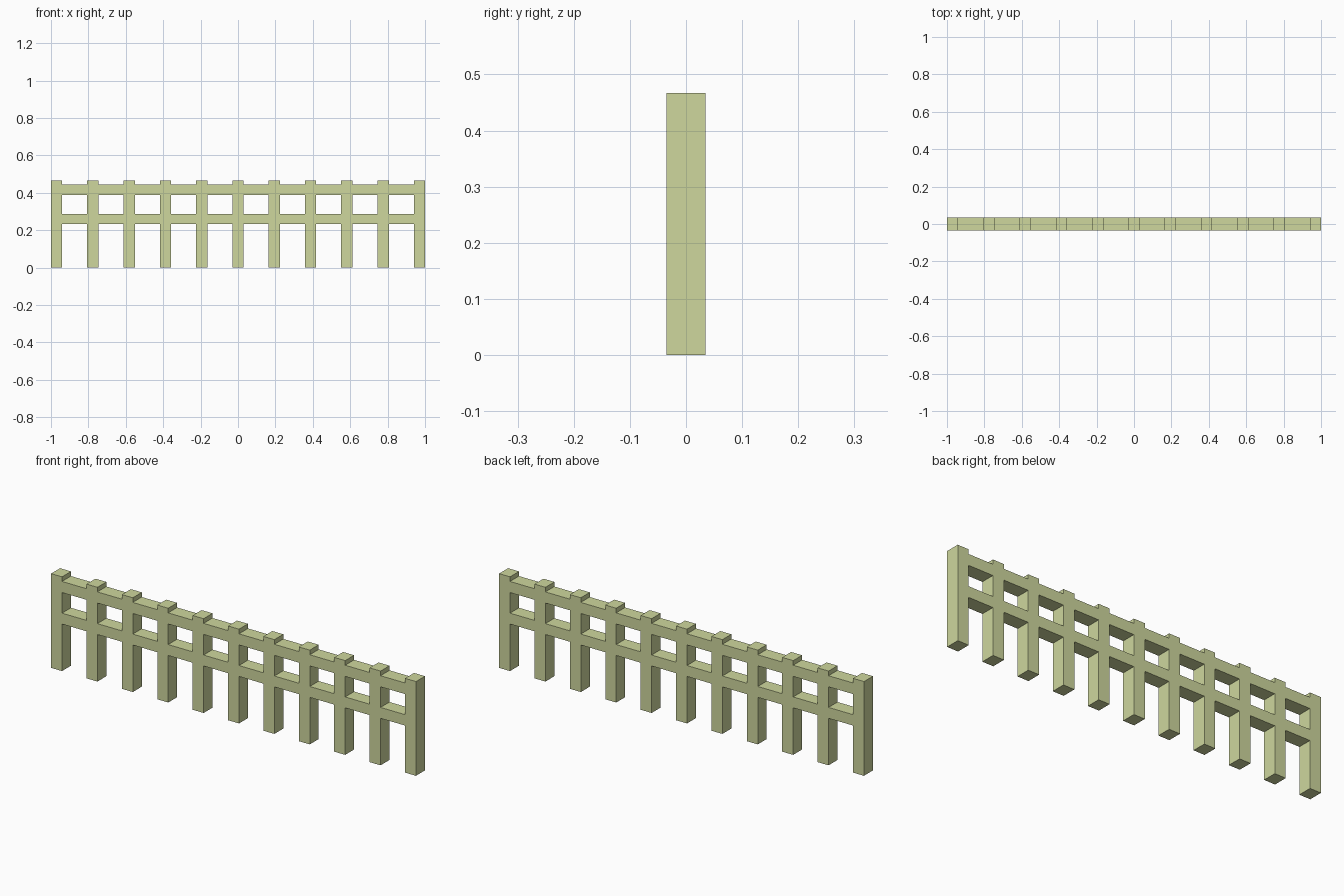
import bpy

if "Cube" in bpy.data.objects:
    bpy.data.objects.remove(bpy.data.objects["Cube"])

COUNT = 11       # number of posts
POST_W = 0.06
DEPTH = 0.07
HEIGHT = 0.467
PITCH = (2.0 - POST_W) / (COUNT - 1)
RAILS = {"lower_rail": (0.233, 0.287), "upper_rail": (0.389, 0.444)}

wood = bpy.data.materials.new("pale_green_paint")
wood.diffuse_color = (0.62, 0.68, 0.34, 1.0)
wood.use_nodes = True
wood.node_tree.nodes["Principled BSDF"].inputs["Base Color"].default_value = wood.diffuse_color


def box(name, x0, x1, z0, z1):
    """Flat-faced box of the fence's depth, centred on y = 0."""
    bpy.ops.mesh.primitive_cube_add(size=1, location=((x0 + x1) / 2, 0, (z0 + z1) / 2))
    obj = bpy.context.object
    obj.name = name
    obj.scale = (x1 - x0, DEPTH, z1 - z0)
    bpy.ops.object.transform_apply(location=False, rotation=False, scale=True)
    obj.data.materials.append(wood)
    return obj


for i in range(COUNT):
    left = -1.0 + i * PITCH
    # Upright post
    box(f"post_{i + 1}", left, left + POST_W, 0, HEIGHT)
    # Rail sections filling the gap to the next post, flush with it
    if i < COUNT - 1:
        for name, (z0, z1) in RAILS.items():
            box(f"{name}_{i + 1}", left + POST_W, left + PITCH, z0, z1)
